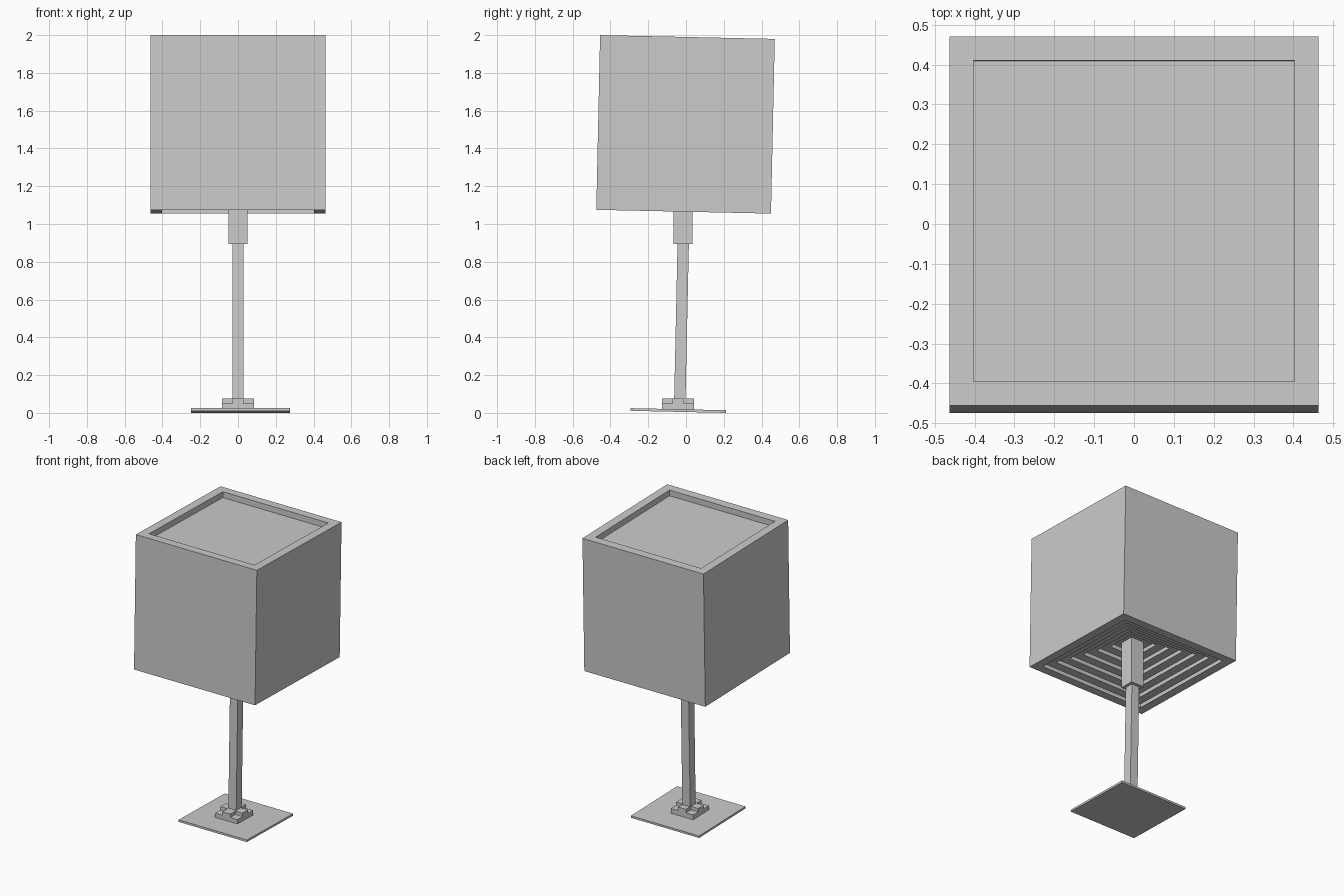
import bpy, bmesh, math
from mathutils import Matrix

if "Cube" in bpy.data.objects:
    bpy.data.objects.remove(bpy.data.objects["Cube"])

TILT = math.radians(-1.24)   # whole lamp leans slightly towards the back


def finish(name, bm, loc, tilt):
    bmesh.ops.recalc_face_normals(bm, faces=bm.faces)
    bm.transform(Matrix.Translation(loc) @ Matrix.Rotation(tilt, 4, 'X'))
    me = bpy.data.meshes.new(name)
    bm.to_mesh(me)
    bm.free()
    ob = bpy.data.objects.new(name, me)
    bpy.context.collection.objects.link(ob)
    return ob


def box(name, size, loc, tilt=0.0):
    bm = bmesh.new()
    bmesh.ops.create_cube(bm, size=1)
    bmesh.ops.scale(bm, vec=size, verts=bm.verts)
    return finish(name, bm, loc, tilt)


def square_skin(name, profile, loc, tilt):
    """Skin through square loops given as (half width, z), capped at both ends."""
    bm = bmesh.new()
    loops = [[bm.verts.new((sx * h, sy * h, z))
              for sx, sy in ((-1, -1), (1, -1), (1, 1), (-1, 1))]
             for h, z in profile]
    for a, b in zip(loops, loops[1:]):
        for i in range(4):
            j = (i + 1) % 4
            bm.faces.new((a[i], a[j], b[j], b[i]))
    bm.faces.new(loops[0])
    bm.faces.new(loops[-1])
    return finish(name, bm, loc, tilt)


# Shade: shallow recess on top, stepped hollow underneath
H, INNER, STEP, RISE = 0.4625, 0.403, 0.06, 0.026
profile = [(INNER, H - 0.04), (INNER, H), (H, H), (H, -H)]
for i in range(6):
    w = INNER - STEP * i
    profile += [(w, -H + RISE * i), (w, -H + RISE * (i + 1))]
square_skin("shade", profile, (0, -0.0025, 1.5275), TILT)

# Socket under the shade, upright
box("socket", (0.1, 0.1, 0.345), (0, -0.015, 1.0675))

# Leaning stem
box("stem", (0.06, 0.06, 0.9), (0, -0.024, 0.47), TILT)

# Collar: square pad with a raised cross
box("collar_pad", (0.17, 0.17, 0.035), (0, -0.042, 0.0335))
box("collar_arm_x", (0.17, 0.06, 0.057), (0, -0.042, 0.0465))
box("collar_arm_y", (0.06, 0.17, 0.057), (0, -0.042, 0.0465))

# Thin foot plate
box("foot_plate", (0.522, 0.506, 0.014), (0.013, -0.042, 0.0125), TILT)
